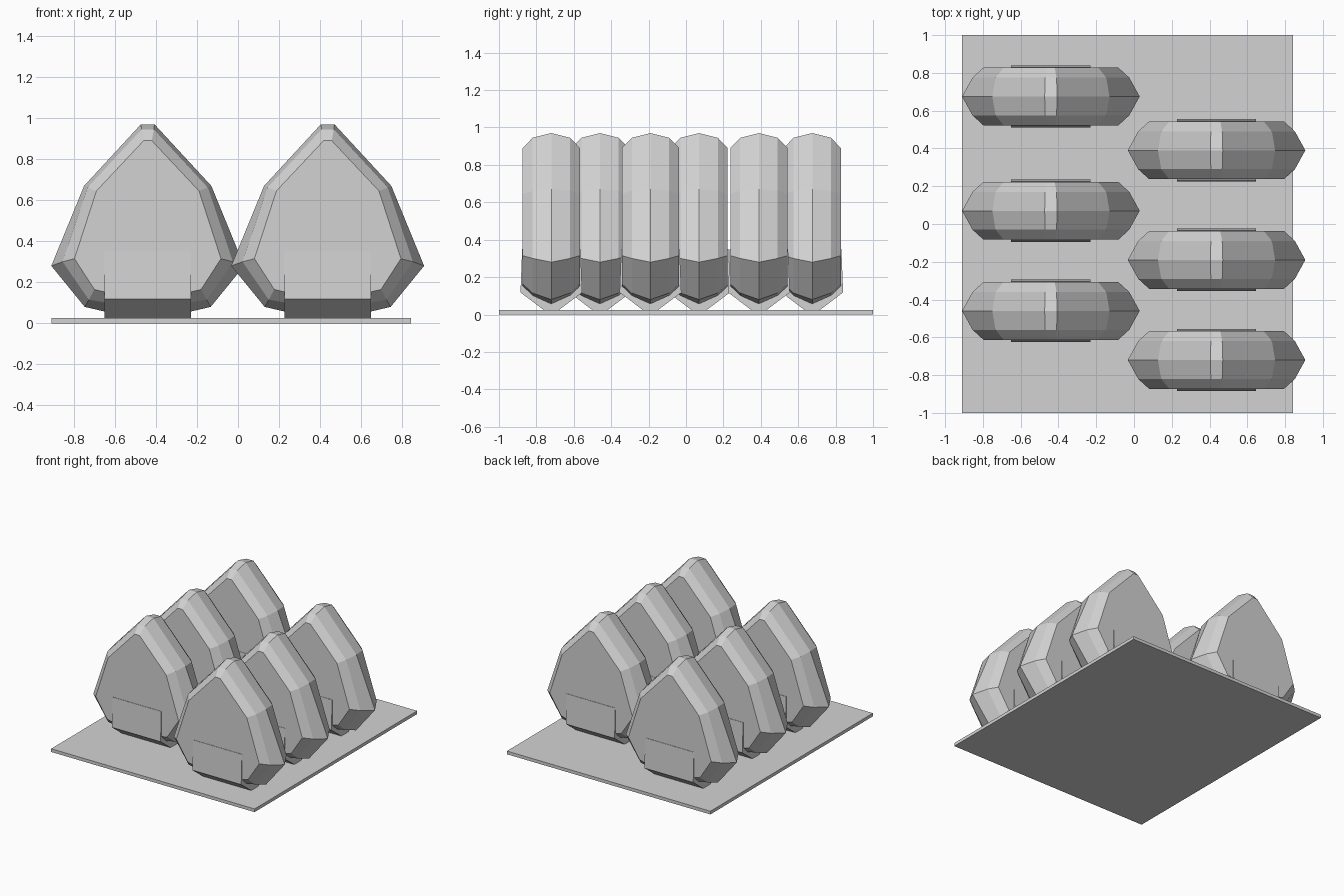
import bpy, bmesh

cube = bpy.data.objects.get("Cube")
if cube:
    bpy.data.objects.remove(cube)

grey = bpy.data.materials.new("plain grey")
grey.use_nodes = True
colour = (0.65, 0.65, 0.65, 1)
grey.diffuse_color = colour
grey.node_tree.nodes["Principled BSDF"].inputs["Base Color"].default_value = colour


def loft_mesh(name, rings):
    """Skin a row of closed rings and cap both ends."""
    bm = bmesh.new()
    loops = [[bm.verts.new(p) for p in ring] for ring in rings]
    n = len(loops[0])
    for a, b in zip(loops, loops[1:]):
        for i in range(n):
            j = (i + 1) % n
            bm.faces.new((a[i], a[j], b[j], b[i]))
    bm.faces.new(loops[0])
    bm.faces.new(loops[-1])
    bmesh.ops.recalc_face_normals(bm, faces=bm.faces)
    mesh = bpy.data.meshes.new(name)
    bm.to_mesh(mesh)
    bm.free()
    mesh.materials.append(grey)
    return mesh


def place(name, mesh, x, y):
    obj = bpy.data.objects.new(name, mesh)
    obj.location = (x, y, 0)
    bpy.context.collection.objects.link(obj)


def section(y, half):
    """Mirror a half outline (x, z) into a full ring at depth y."""
    return [(x, y, z) for x, z in half] + [(-x, y, z) for x, z in reversed(half)]


# Pod body: broad central ridge, rounded shoulder, flat face
ridge = [(0.033, 0.97), (0.31, 0.67), (0.47, 0.28), (0.307, 0.08), (0.2, 0.055)]
bevel = [(0.03, 0.945), (0.293, 0.662), (0.415, 0.3), (0.287, 0.115), (0.2, 0.1)]
face = [(0.02, 0.89), (0.25, 0.645), (0.357, 0.315), (0.26, 0.165), (0.19, 0.148)]
pod_mesh = loft_mesh("pod", [
    section(y, half) for y, half in
    ((-0.153, face), (-0.1, bevel), (0, ridge), (0.1, bevel), (0.153, face))])

# Foot: slightly leaning side plates closing to a narrow keel
foot_half = [(0.156, 0.35), (0.165, 0.118), (0.035, 0.02)]
outline = foot_half + [(-y, z) for y, z in reversed(foot_half)]
foot_mesh = loft_mesh("foot", [[(x, y, z) for y, z in outline] for x in (-0.21, 0.21)])

# Two staggered rows of three
rows = {"left": (0.437, (0.39, -0.19, -0.72)), "right": (-0.44, (0.675, 0.07, -0.46))}
for side, (x, depths) in rows.items():
    for place_name, y in zip(("back", "middle", "front"), depths):
        place(f"{side}_{place_name}_pod", pod_mesh, x, y)
        place(f"{side}_{place_name}_foot", foot_mesh, x, y)

# Base plate
left, right = -0.91, 0.843
plate = [[(left, -1, z), (right, -1, z), (right, 1, z), (left, 1, z)] for z in (0, 0.025)]
place("base_plate", loft_mesh("base_plate", plate), 0, 0)
